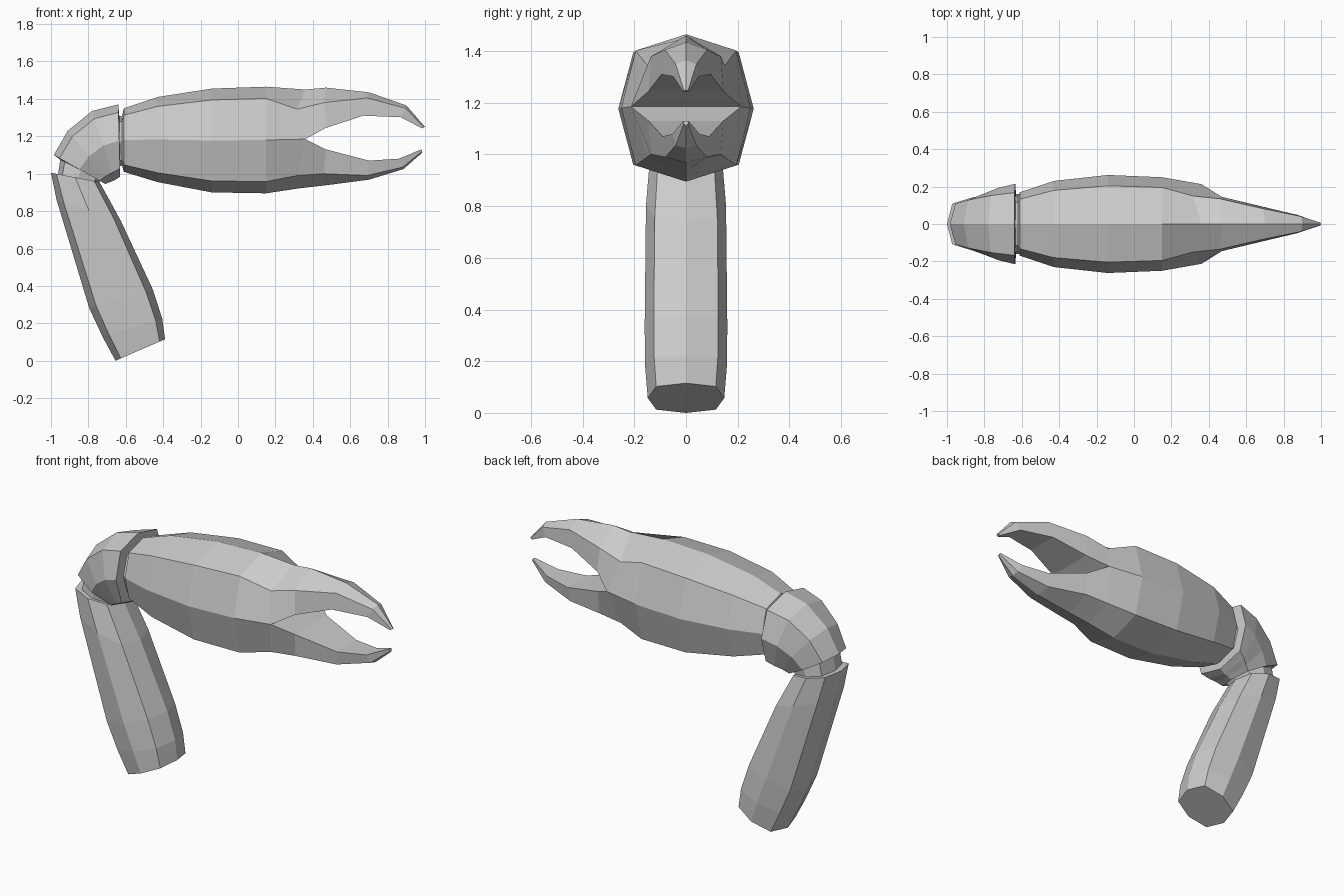
import bpy, bmesh
from mathutils import Vector

OCT = [(1, 0), (.78, .78), (0, 1), (-.78, .78), (-1, 0), (-.78, -.78), (0, -1), (.78, -.78)]


def loft(name, rings, cap_start=True, cap_end=True):
    bm = bmesh.new()
    vs = [[bm.verts.new(p) for p in r] for r in rings]
    n = len(vs[0])
    for a, b in zip(vs, vs[1:]):
        for i in range(n):
            j = (i + 1) % n
            bm.faces.new((a[i], a[j], b[j], b[i]))
    if cap_start:
        bm.faces.new(vs[0])
    if cap_end:
        bm.faces.new(vs[-1])
    bmesh.ops.recalc_face_normals(bm, faces=bm.faces)
    me = bpy.data.meshes.new(name)
    bm.to_mesh(me)
    bm.free()
    ob = bpy.data.objects.new(name, me)
    bpy.context.collection.objects.link(ob)
    return ob


def octagon(tx, tz, bx, bz, w):
    """Eight-sided ring between an outer and an inner profile point."""
    t, b = Vector((tx, 0, tz)), Vector((bx, 0, bz))
    c, h = (t + b) / 2, (t - b) / 2
    return [c + h * u + Vector((0, w * v, 0)) for u, v in OCT]


def wedge(back, ridge, edge):
    """Five-sided finger ring: back (x, z), ridge and edge (x, y, z)."""
    (x, z), (rx, ry, rz), (ex, ey, ez) = back, ridge, edge
    return [Vector(p) for p in ((x, 0, z), (rx, ry, rz), (ex, ey, ez),
                                (ex, -ey, ez), (rx, -ry, rz))]


# Lower arm
loft("lower_arm", [octagon(*r) for r in (
    (-1.0, 1.005, -.74, .955, .14),
    (-.97, .86, -.625, .745, .155),
    (-.795, .28, -.455, .38, .16),
    (-.725, .13, -.405, .225, .158),
    (-.655, 0, -.39, .115, .148))])

# Elbow shell with a recessed socket at each end
loft("elbow", [octagon(*r) for r in (
    (-.60, 1.30, -.60, 1.05, .14),
    (-.635, 1.31, -.63, 1.04, .15),
    (-.64, 1.37, -.63, .985, .215),
    (-.78, 1.335, -.66, .965, .195),
    (-.91, 1.23, -.685, .955, .165),
    (-.985, 1.10, -.71, .945, .14),
    (-.95, 1.075, -.73, .97, .12),
    (-.965, .98, -.76, .93, .12))])

# Palm of the claw
palm_rings = [octagon(*r) for r in (
    (-.62, 1.31, -.62, 1.045, .145),
    (-.61, 1.35, -.61, 1.01, .17),
    (-.43, 1.41, -.43, .955, .23),
    (-.14, 1.455, -.14, .90, .262),
    (.15, 1.465, .15, .895, .25))]
palm_end = [(.36, 0, 1.45), (.315, .15, 1.345), (.36, .213, 1.185), (.315, .15, .99),
            (.33, 0, .922), (.315, -.15, .99), (.36, -.213, 1.185), (.315, -.15, 1.345)]
loft("palm", palm_rings + [[Vector(p) for p in palm_end]], cap_end=False)

# Upper finger
loft("upper_finger", [wedge(*r) for r in (
    ((.36, 1.45), (.315, .15, 1.345), (.36, .213, 1.185)),
    ((.47, 1.46), (.46, .135, 1.38), (.47, .145, 1.245)),
    ((.70, 1.435), (.69, .082, 1.405), (.67, .095, 1.31)),
    ((.90, 1.365), (.895, .04, 1.35), (.87, .05, 1.302)),
    ((1.0, 1.25), (.995, .008, 1.248), (.985, .01, 1.242)))], cap_start=False)

# Lower finger
loft("lower_finger", [wedge(*r) for r in (
    ((.33, .922), (.315, .15, .99), (.36, .213, 1.185)),
    ((.47, .938), (.46, .135, 1.0), (.47, .145, 1.13)),
    ((.70, .968), (.69, .08, .99), (.70, .09, 1.07)),
    ((.885, 1.025), (.88, .04, 1.035), (.86, .052, 1.08)),
    ((.985, 1.112), (.985, .008, 1.12), (.98, .01, 1.13)))], cap_start=False)
